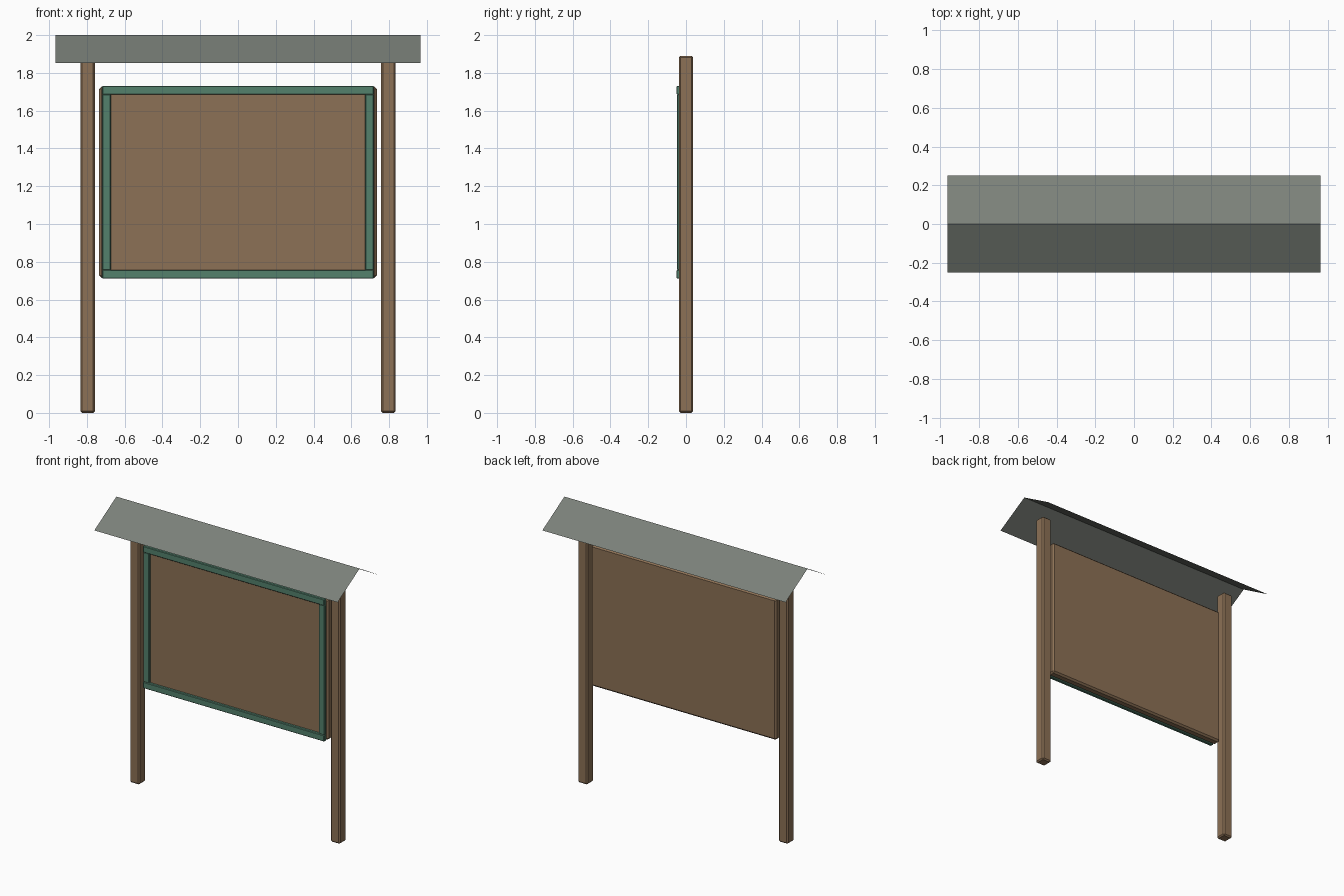
import bpy
import bmesh

cube = bpy.data.objects.get("Cube")
if cube:
    bpy.data.objects.remove(cube, do_unlink=True)


def make_material(name, rgb):
    mat = bpy.data.materials.new(name)
    mat.use_nodes = True
    colour = (*rgb, 1)
    mat.diffuse_color = colour
    mat.node_tree.nodes["Principled BSDF"].inputs["Base Color"].default_value = colour
    return mat


wood = make_material("brown wood", (0.265, 0.165, 0.092))
green = make_material("green paint", (0.087, 0.218, 0.152))
grey = make_material("grey roofing", (0.2, 0.219, 0.193))


def add_object(name, bm, mat):
    mesh = bpy.data.meshes.new(name)
    bm.to_mesh(mesh)
    bm.free()
    mesh.materials.append(mat)
    obj = bpy.data.objects.new(name, mesh)
    bpy.context.collection.objects.link(obj)
    return obj


def add_beam(name, low, high, mat, chamfer):
    """Box between two corners with flat chamfered edges."""
    bm = bmesh.new()
    bmesh.ops.create_cube(bm, size=1)
    for v in bm.verts:
        v.co = [low[i] if v.co[i] < 0 else high[i] for i in range(3)]
    bmesh.ops.bevel(bm, geom=bm.edges[:], offset=chamfer, segments=1,
                    affect='EDGES', clamp_overlap=True)
    bmesh.ops.recalc_face_normals(bm, faces=bm.faces[:])
    return add_object(name, bm, mat)


# Posts and side frame strips, one per side
for side, s in (("left", 1), ("right", -1)):
    x = 0.796 * s
    add_beam(side + "_post", (x - 0.038, -0.038, 0), (x + 0.038, 0.038, 1.89), wood, 0.009)
    x = 0.696 * s
    add_beam(side + "_frame_strip", (x - 0.023, -0.047, 0.755),
             (x + 0.023, -0.028, 1.687), green, 0.004)

# Notice panel
add_beam("panel", (-0.735, -0.03, 0.715), (0.735, 0.03, 1.727), wood, 0.012)

# Top and bottom frame strips
for name, z in (("top", 1.708), ("bottom", 0.734)):
    add_beam(name + "_frame_strip", (-0.72, -0.051, z - 0.023),
             (0.72, -0.028, z + 0.023), green, 0.004)

# Gabled roof made of two thin sheets
bm = bmesh.new()
rows = [[bm.verts.new((x, y, z)) for x in (-0.965, 0.965)]
        for y, z in ((-0.25, 1.853), (0, 2), (0.25, 1.853))]
for a, b in zip(rows, rows[1:]):
    bm.faces.new((a[0], a[1], b[1], b[0]))
add_object("roof", bm, grey)
